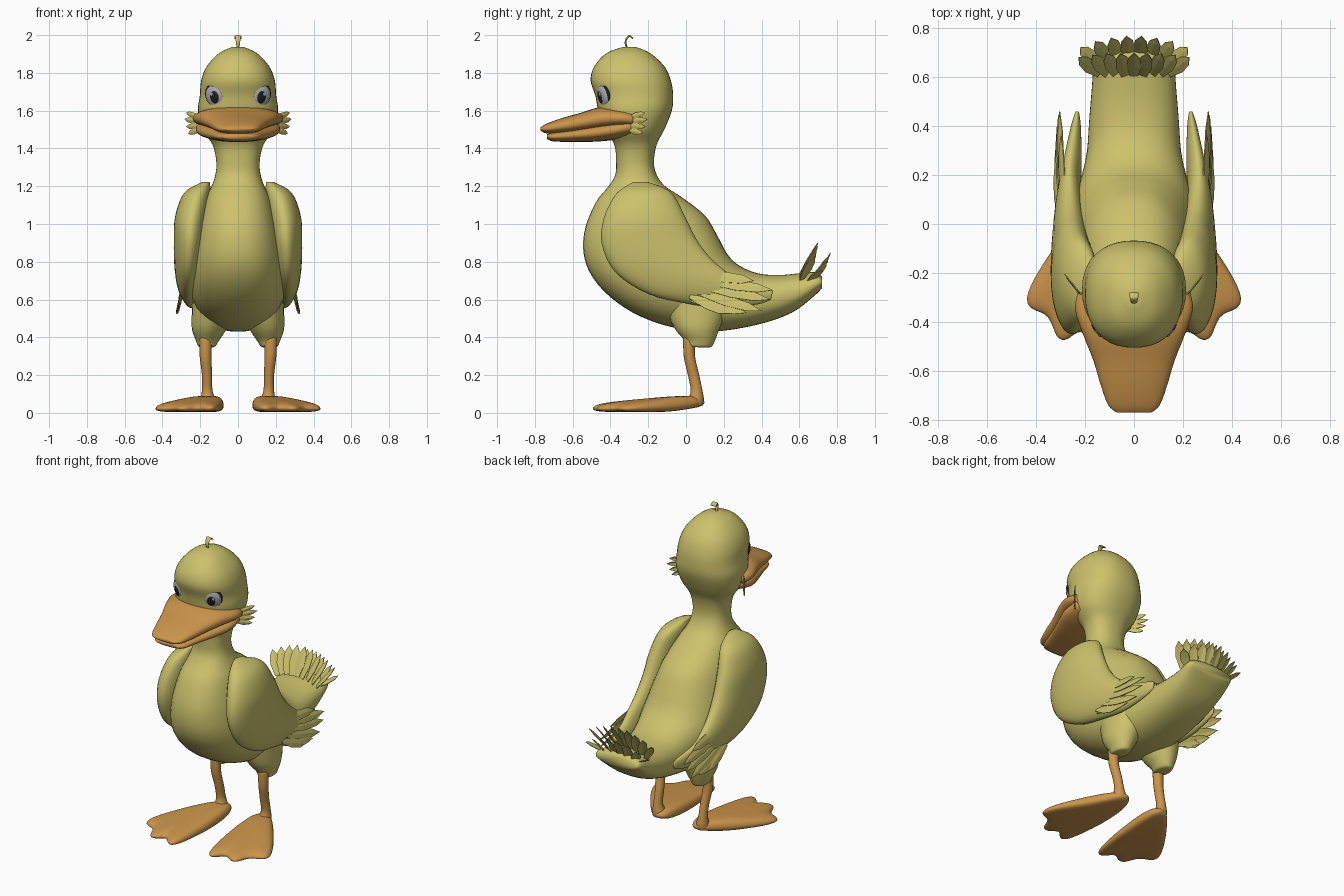
import bpy, bmesh, math
from mathutils import Vector, Matrix


def material(name, rgb):
    m = bpy.data.materials.new(name)
    m.diffuse_color = (*rgb, 1)
    return m


DOWN = material("down", (0.60, 0.54, 0.15))
ORANGE = material("orange", (0.60, 0.30, 0.07))
GREY = material("eye_grey", (0.42, 0.43, 0.46))
BLACK = material("black", (0.015, 0.015, 0.015))


def finish(name, bm, mat, mirror=False, smooth=True):
    bmesh.ops.recalc_face_normals(bm, faces=bm.faces)
    me = bpy.data.meshes.new(name)
    bm.to_mesh(me)
    bm.free()
    me.materials.append(mat)
    for p in me.polygons:
        p.use_smooth = smooth
    ob = bpy.data.objects.new(name, me)
    bpy.context.collection.objects.link(ob)
    if mirror:
        ob.modifiers.new("mirror", 'MIRROR').use_mirror_merge = False
    return ob


def catmull(a, b, c, d, t):
    return [0.5 * (2 * q + (r - p) * t + (2 * p - 5 * q + 4 * r - s) * t * t
                   + (3 * q - p - 3 * r + s) * t ** 3) for p, q, r, s in zip(a, b, c, d)]


def loft(name, rings, mat, mirror=False, sides=32, steps=4, power=1.0):
    """Each ring: front edge (y, z), back edge (y, z), centre x, half width."""
    n, path = len(rings), []
    for i in range(n - 1):
        quad = [rings[min(max(i + k, 0), n - 1)] for k in (-1, 0, 1, 2)]
        path += [catmull(*quad, s / steps) for s in range(steps)]
    path.append(rings[-1])
    bm = bmesh.new()
    loops = []
    for ya, za, yb, zb, xc, hw in path:
        loop = []
        for k in range(sides):
            t = math.tau * k / sides
            c, s = math.cos(t), math.sin(t)
            c = math.copysign(abs(c) ** power, c)
            s = math.copysign(abs(s) ** power, s)
            f = (1 + c) / 2
            loop.append(bm.verts.new((xc + hw * s, ya + (yb - ya) * f, za + (zb - za) * f)))
        loops.append(loop)
    for a, b in zip(loops, loops[1:]):
        for k in range(sides):
            j = (k + 1) % sides
            bm.faces.new((a[k], a[j], b[j], b[k]))
    bm.faces.new(loops[0])
    bm.faces.new(loops[-1])
    return finish(name, bm, mat, mirror)


def leaf(bm, base, tip, width, normal):
    """One pointed feather with a raised middle rib."""
    base, tip, normal = Vector(base), Vector(tip), Vector(normal).normalized()
    d = tip - base
    side = d.cross(normal).normalized() * width / 2
    rib = [bm.verts.new(base + d * t + normal * h) for t, h in ((0, 0), (.4, .004), (.75, .004), (1, 0))]
    for sg in (1, -1):
        e = [bm.verts.new(base + d * t + side * sg * w) for t, w in ((0, .45), (.45, 1), (.78, .8))]
        bm.faces.new((rib[0], rib[1], e[1], e[0]))
        bm.faces.new((rib[1], rib[2], e[2], e[1]))
        bm.faces.new((rib[2], rib[3], e[2]))


def feathers(name, items, mirror=False):
    bm = bmesh.new()
    for it in items:
        leaf(bm, *it)
    ob = finish(name, bm, DOWN, mirror, smooth=False)
    m = ob.modifiers.new("thickness", 'SOLIDIFY')
    m.thickness = 0.004


# Head, neck, body and tail as one skin
loft("body", [
    (-.335, 1.937, -.265, 1.937, 0, .03), (-.42, 1.905, -.19, 1.905, 0, .10),
    (-.485, 1.835, -.115, 1.835, 0, .165), (-.505, 1.76, -.08, 1.76, 0, .195),
    (-.48, 1.68, -.068, 1.68, 0, .202), (-.465, 1.60, -.075, 1.60, 0, .212),
    (-.43, 1.50, -.115, 1.50, 0, .19), (-.38, 1.42, -.155, 1.42, 0, .135),
    (-.37, 1.33, -.17, 1.33, 0, .115), (-.375, 1.26, -.155, 1.26, 0, .12),
    (-.41, 1.20, -.11, 1.20, 0, .14), (-.48, 1.11, -.02, 1.14, 0, .175),
    (-.54, .95, .10, 1.045, 0, .215), (-.53, .79, .165, .94, 0, .245),
    (-.44, .65, .21, .855, 0, .26), (-.28, .53, .255, .80, 0, .255),
    (-.08, .455, .32, .76, 0, .225), (.13, .43, .40, .735, 0, .195),
    (.37, .465, .50, .73, 0, .182), (.56, .53, .61, .74, 0, .17),
    (.68, .62, .69, .745, 0, .165), (.72, .66, .72, .72, 0, .15)], DOWN, sides=40, power=.87)

# Bill
loft("upper_bill", [
    (-.28, 1.50, -.28, 1.605, 0, .23), (-.35, 1.505, -.35, 1.615, 0, .24),
    (-.45, 1.495, -.45, 1.62, 0, .208), (-.56, 1.485, -.56, 1.588, 0, .165),
    (-.66, 1.477, -.66, 1.56, 0, .135), (-.74, 1.48, -.74, 1.53, 0, .105),
    (-.77, 1.495, -.77, 1.51, 0, .07)], ORANGE, power=.85)
loft("lower_bill", [
    (-.28, 1.465, -.28, 1.57, 0, .215), (-.38, 1.445, -.38, 1.55, 0, .222),
    (-.50, 1.435, -.50, 1.525, 0, .18), (-.60, 1.435, -.60, 1.505, 0, .142),
    (-.70, 1.437, -.70, 1.487, 0, .11), (-.735, 1.45, -.735, 1.475, 0, .08)], ORANGE, power=.85)


# Eyes: dark rim, eyeball, pupil and glint, turned outwards
def eye_part(name, offset, radii, mat):
    bm = bmesh.new()
    place = (Matrix.Translation((.122, -.437, 1.678)) @ Matrix.Rotation(math.radians(27), 4, 'Z')
             @ Matrix.Rotation(math.radians(12), 4, 'X')
             @ Matrix.Translation(offset) @ Matrix.Diagonal((*radii, 1)))
    bmesh.ops.create_uvsphere(bm, u_segments=24, v_segments=14, radius=1, matrix=place)
    finish(name, bm, mat, True)


eye_part("eye_rim", (0, .006, .004), (.06, .019, .066), BLACK)
eye_part("eyeball", (0, 0, 0), (.053, .022, .06), GREY)
eye_part("pupil", (-.004, -.012, -.002), (.03, .013, .038), BLACK)
eye_part("eye_glint", (.008, -.022, .014), (.009, .004, .011), GREY)

# Upright feather tuft on top of the head
loft("head_curl", [
    (-.315, 1.92, -.305, 1.92, 0, .006), (-.325, 1.965, -.315, 1.965, 0, .012),
    (-.303, 2.0, -.30, 1.99, 0, .018), (-.278, 1.985, -.284, 1.978, 0, .02)],
    DOWN, sides=10)

# Wings
loft("wing", [
    (-.28, 1.222, -.20, 1.222, .17, .02), (-.37, 1.16, -.08, 1.17, .215, .07),
    (-.435, 1.03, -.01, 1.05, .245, .088), (-.445, .89, .055, .92, .255, .085),
    (-.37, .74, .13, .82, .262, .075), (-.20, .63, .21, .75, .265, .06),
    (0, .58, .28, .70, .26, .045), (.20, .555, .36, .675, .247, .033),
    (.38, .575, .42, .66, .237, .02), (.45, .60, .46, .645, .232, .008)], DOWN, True)
wing_tips = [(.02, .62, .23, .525), (.03, .60, .32, .53), (.06, .64, .40, .54),
             (.08, .67, .445, .60), (.10, .70, .46, .65), (.08, .735, .36, .70),
             (.03, .68, .28, .62), (.04, .72, .26, .68)]
feathers("wing_feathers", [((.308 - .003 * i, y0, z0), (.325 - .005 * i, y1, z1), .06, (1, 0, .4))
                           for i, (y0, z0, y1, z1) in enumerate(wing_tips)], True)

# Cheek feathers
feathers("cheek_feathers", [((.20, -.31, z), (.285 - .01 * abs(i - 2), -.205 - .012 * abs(i - 2), z + dz), .032, (1, -.9, 0))
                            for i, (z, dz) in enumerate(((1.50, -.02), (1.52, -.005), (1.54, .015), (1.56, .03)))], True)

# Tail feathers: a cupped fan with a steep upper row and a trailing lower row
tail = []
for i in range(9):
    t = (i - 4) / 4
    tail.append(((.14 * t, .60 + .01 * t * t, .725 - .02 * t * t),
                 (.225 * t, .70 - .02 * t * t, .90 - .07 * t * t), .06, (-1.1 * t, -1, .6)))
for i in range(8):
    t = (i - 3.5) / 3.5
    tail.append(((.14 * t, .67 - .02 * t * t, .68 + .02 * t * t),
                 (.22 * t, .77 - .05 * t * t, .85 - .09 * t * t), .06, (-1.2 * t, -1, .6)))
feathers("tail_feathers", tail)

# Thighs and legs
loft("thigh", [
    (-.12, .62, .21, .62, .13, .11), (-.09, .51, .20, .51, .14, .105),
    (-.055, .44, .175, .44, .153, .09), (-.01, .385, .15, .375, .162, .06),
    (.0, .355, .135, .35, .165, .045), (.02, .35, .10, .345, .165, .03)], DOWN, True, sides=24)
loft("leg", [
    (-.015, .40, .05, .40, .172, .034), (-.012, .30, .048, .30, .172, .031),
    (.01, .20, .07, .20, .164, .027), (.025, .12, .087, .12, .163, .028),
    (.01, .07, .095, .07, .158, .04), (.0, .04, .09, .04, .155, .045)], ORANGE, True, sides=16)

# Webbed feet with three toes
outline = [(.15, .09), (.20, .06), (.27, -.03), (.35, -.14), (.44, -.29), (.415, -.345),
           (.335, -.355), (.315, -.46), (.265, -.465), (.215, -.405), (.165, -.49), (.12, -.475),
           (.095, -.32), (.08, -.15), (.082, .02), (.11, .08)]
mid = Vector((.20, -.18))
bm = bmesh.new()
layers = []
for scale, level in ((.93, 0), (1.06, .25), (1.05, .6), (.9, 1)):
    layer = []
    for p in outline:
        q = mid + (Vector(p) - mid) * scale
        back = min(max((q.y + .45) / .45, 0), 1)
        low = .004 + .025 * max(0, (q.y + .05) / .14)
        high = .053 + .042 * back - .09 * max(0, q.x - .25)
        layer.append(bm.verts.new((q.x, q.y, low + (high - low) * level)))
    layers.append(layer)
m = len(outline)
for a, b in zip(layers, layers[1:]):
    for k in range(m):
        bm.faces.new((a[k], a[(k + 1) % m], b[(k + 1) % m], b[k]))
for layer, z in ((layers[0], .004), (layers[-1], .08)):
    c = bm.verts.new((mid.x, mid.y, z))
    for k in range(m):
        bm.faces.new((layer[k], layer[(k + 1) % m], c))
foot = finish("foot", bm, ORANGE, True)
sub = foot.modifiers.new("smooth", 'SUBSURF')
sub.levels = sub.render_levels = 2
